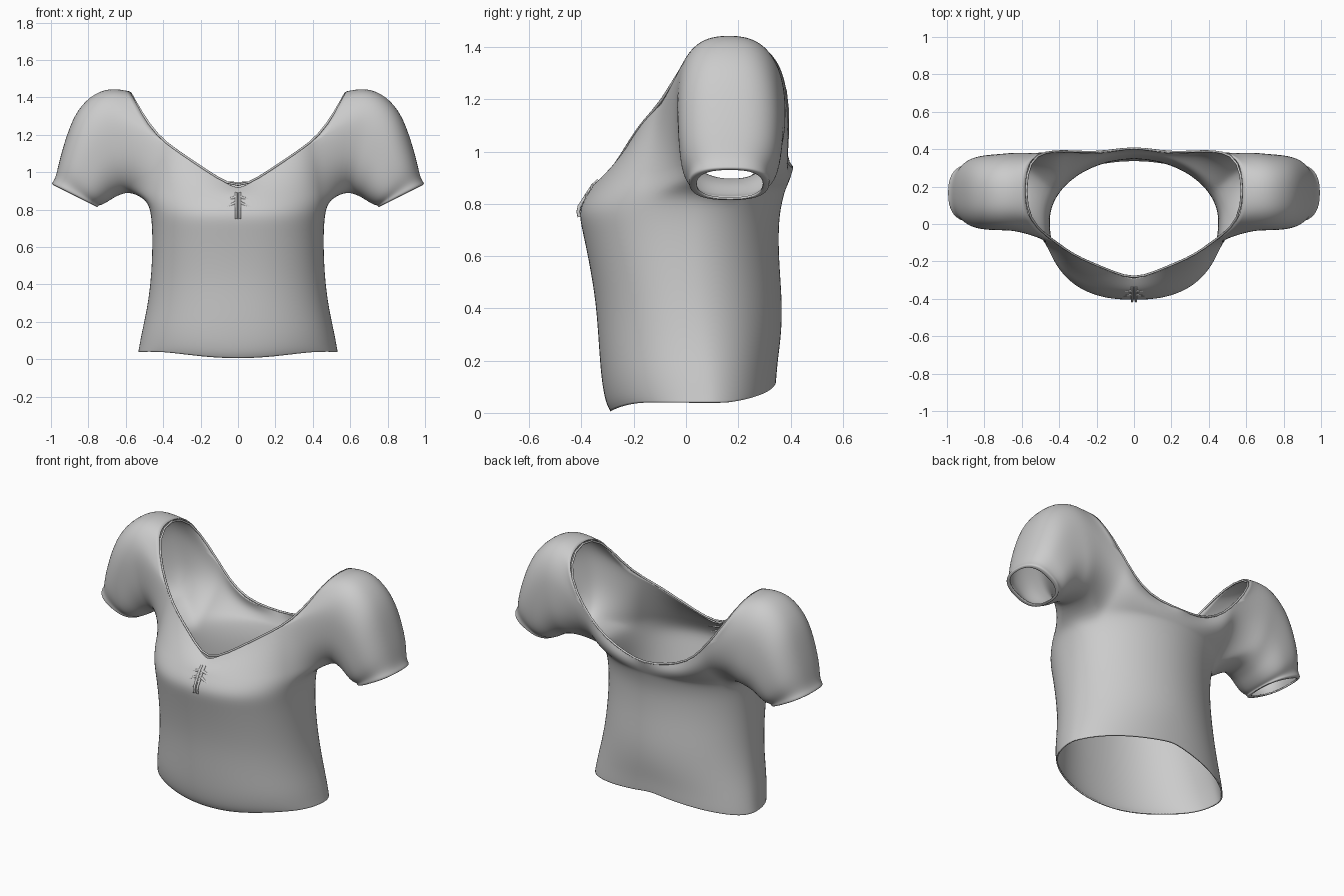
import bpy, bmesh
from math import sin, cos, pi
from mathutils import Vector
from mathutils.bvhtree import BVHTree

if "Cube" in bpy.data.objects:
    bpy.data.objects.remove(bpy.data.objects["Cube"])

COLS, ROWS, F, B = 20, 6, 8, 13      # torso columns, yoke rows, front/back armhole columns


def spow(v, p):
    return (1 if v >= 0 else -1) * abs(v) ** p


def resample(pts, n):
    """n + 1 points evenly spaced along a polyline."""
    pts = [Vector(p) for p in pts]
    d = [0]
    for a, b in zip(pts, pts[1:]):
        d.append(d[-1] + (b - a).length)
    out = []
    for i in range(n + 1):
        s = d[-1] * i / n
        k = max(j for j in range(len(pts) - 1) if d[j] <= s + 1e-6)
        out.append(pts[k].lerp(pts[k + 1], min(1, (s - d[k]) / (d[k + 1] - d[k]))))
    return out


def section(z, w, f, b, nfront, cy):
    """Half torso cross-section, centre front to centre back."""
    row = []
    for c in range(COLS + 1):
        t = c / COLS
        s, k = sin(pi * t), cos(pi * t)
        p = 2 / nfront if k > 0 else 2 / 1.95
        x = 0 if c in (0, COLS) else w * spow(s, p)
        y = -(f + cy) * spow(k, p) + cy if k > 0 else -(b - cy) * spow(k, p) + cy
        u = min(1, t / 0.3)
        hem = 0.005 + 0.035 * u * u * (3 - 2 * u) + 0.08 * max(0, (t - 0.6) / 0.4) ** 1.3
        row.append(Vector((x, y, z + hem * max(0, 1 - z / 0.4))))
    return row


# Neckline in three runs: front, over the shoulder, back
neck_front = [(0, -.30, .91), (.08, -.268, .95), (.2, -.22, 1.03), (.32, -.17, 1.11), (.43, -.09, 1.19)]
neck_shoulder = [(.43, -.09, 1.19), (.52, -.02, 1.32), (.57, .04, 1.42), (.585, .15, 1.44),
                 (.575, .27, 1.42), (.555, .35, 1.36), (.50, .385, 1.26), (.42, .39, 1.16)]
neck_back = [(.42, .39, 1.16), (.33, .39, 1.05), (.23, .38, .98), (.12, .39, .95), (0, .415, .935)]
nf, ns, nb = resample(neck_front, F), resample(neck_shoulder, 10), resample(neck_back, COLS - B)

bm = bmesh.new()


def add(pts):
    return [bm.verts.new(p) for p in pts]


def bridge(a, b, closed=False):
    n = len(a)
    for i in range(n if closed else n - 1):
        j = (i + 1) % n
        bm.faces.new((a[i], a[j], b[j], b[i]))


# Torso, hem to underarm: height, half width, front and back depth, front squareness, side seam y
rows = [(0, .535, .29, .345, 2.15, .08), (.03, .53, .308, .347, 2.15, .08),
        (.12, .515, .325, .352, 2.2, .07), (.26, .487, .335, .366, 2.2, .05),
        (.42, .467, .345, .37, 2.25, .03), (.58, .459, .372, .357, 2.35, .02),
        (.70, .46, .398, .355, 2.4, .02), (.78, .467, .415, .362, 2.4, .02),
        (.85, .485, .37, .38, 2.35, .02)]
rings = [add(section(*r)) for r in rows]
for a, b in zip(rings, rings[1:]):
    bridge(a, b)
chest = rings[-1]


# Yoke panels: underarm line up to the neckline
def yoke(base, edge, bulge):
    grid = [base]
    for r in range(1, ROWS + 1):
        t = r / ROWS
        grid.append(add([v.co.lerp(e, t) + Vector((0, g * sin(pi * t), 0))
                         for v, e, g in zip(base, edge, bulge)]))
        bridge(grid[-2], grid[-1])
    return grid


front = yoke(chest[:F + 1], nf, [-.012 * (1 - c / F) for c in range(F + 1)])
back = yoke(chest[B:], nb, [.06 * (1 - c / (COLS - B)) for c in range(COLS - B + 1)])

# Sleeve: armhole loop lofted to the cuff
mid = add(ns[1:-1])
up = [g[-1] for g in front[1:]]
down = [g[0] for g in reversed(back[1:])]
root = chest[F:11][::-1] + up + mid + down + chest[11:B + 1][::-1]
M, top_i = len(root), 2 + ROWS + 5
# (top x, top z, bottom x, bottom z, y min, y max)
sleeve = [(.665, 1.452, .575, .895, -.025, .395), (.765, 1.43, .625, .88, -.025, .387),
          (.865, 1.335, .66, .865, -.025, .38), (.92, 1.19, .69, .845, -.025, .37),
          (.957, 1.06, .725, .825, -.015, .352), (.972, .985, .745, .822, .01, .322),
          (.985, .955, .747, .818, .01, .32), (.999, .938, .75, .812, .012, .32),
          (.985, .93, .762, .818, .04, .295)]
prev = root
for tx, tz, bx, bz, y0, y1 in sleeve:
    pts = []
    for i in range(M):
        a = pi * i / top_i if i <= top_i else pi + pi * (i - top_i) / (M - top_i)
        h = (1 - spow(cos(a), .8)) / 2
        y = (y0 + y1) / 2 - (y1 - y0) / 2 * spow(sin(a), .8)
        y -= .02 * h * max(0, min(1, (tz - 1.1) / .3))
        pts.append((bx + (tx - bx) * h, y, bz + (tz - bz) * h))
    ring = add(pts)
    bridge(prev, ring, True)
    prev = ring

bmesh.ops.recalc_face_normals(bm, faces=bm.faces)
probe = min(bm.faces, key=lambda f: f.calc_center_median().y)
if probe.normal.y > 0:
    bmesh.ops.reverse_faces(bm, faces=bm.faces)
for f in bm.faces:
    f.smooth = True
tree = BVHTree.FromBMesh(bm)
mesh = bpy.data.meshes.new("blouse_body")
bm.to_mesh(mesh)
bm.free()
blouse = bpy.data.objects.new("blouse_body", mesh)
bpy.context.collection.objects.link(blouse)
m = blouse.modifiers.new("mirror", 'MIRROR')
m.use_clip = True
m = blouse.modifiers.new("smooth", 'SUBSURF')
m.levels = m.render_levels = 2
m = blouse.modifiers.new("cloth", 'SOLIDIFY')
m.thickness, m.offset = 0.008, -1


def cord(name, pts, radius, radii=None, cyclic=False):
    cu = bpy.data.curves.new(name, 'CURVE')
    cu.dimensions, cu.bevel_depth, cu.bevel_resolution, cu.resolution_u = '3D', radius, 2, 4
    cu.use_fill_caps = True
    sp = cu.splines.new('POLY')
    sp.points.add(len(pts) - 1)
    for i, p in enumerate(pts):
        sp.points[i].co = (*p, 1)
        sp.points[i].radius = radii[i] if radii else 1
    sp.use_cyclic_u = cyclic
    sp.use_smooth = True
    ob = bpy.data.objects.new(name, cu)
    bpy.context.collection.objects.link(ob)


# Neckline binding
half = nf + ns[1:-1] + nb
loop = half + [Vector((-p.x, p.y, p.z)) for p in half[-2:0:-1]]
n = len(loop)
for _ in range(2):
    loop = [(loop[i - 1] + loop[i] * 2 + loop[(i + 1) % n]) / 4 for i in range(n)]
cord("neckline_binding", loop, 0.006, cyclic=True)


# Gathered centre front: two channels and soft fanning folds
def on_front(x, z, sink):
    hit = tree.ray_cast(Vector((max(abs(x), .002), -1, z)), Vector((0, 1, 0)))[0]
    return Vector((x, (hit.y if hit else -.35) + sink, z))


for side, tag in ((1, "left"), (-1, "right")):
    cord("gather_channel_" + tag, [on_front(side * .01, .75 + .02 * i, 0) for i in range(8)], 0.007)
    for k, (z, slope) in enumerate(((.865, -.25), (.835, -.4))):
        pts = [on_front(side * (.012 + .014 * i), z + slope * .014 * i, .005 + .001 * i) for i in range(7)]
        cord(f"gather_fold_{tag}_{k}", pts, 0.01, [1 - .1 * i for i in range(7)])
